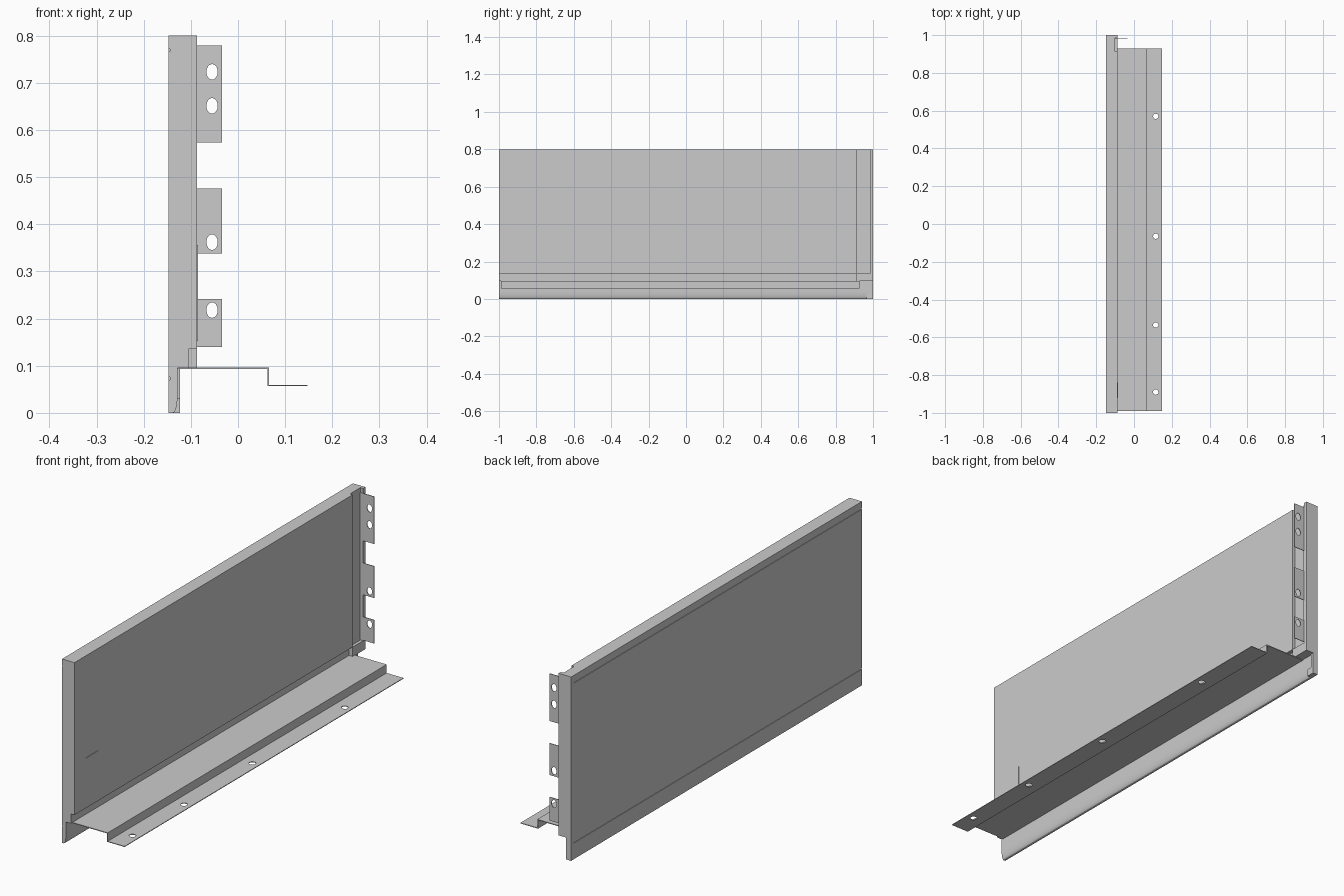
import bpy, bmesh
from math import sin, cos, pi, radians

if "Cube" in bpy.data.objects:
    bpy.data.objects.remove(bpy.data.objects["Cube"])


def ellipse(cx, cy, rx, ry, n=24):
    return [(cx + rx * cos(2 * pi * i / n), cy + ry * sin(2 * pi * i / n)) for i in range(n)]


def rect(a0, b0, a1, b1):
    return [(a0, b0), (a1, b0), (a1, b1), (a0, b1)]


def prism(name, axis, lo, hi, outline, holes=()):
    """Extrude a 2D outline with holes: axis 'y' uses (x, z), 'z' uses (x, y)."""
    bm = bmesh.new()
    for loop in [outline, *holes]:
        vs = [bm.verts.new((a, lo, b) if axis == 'y' else (a, b, lo)) for a, b in loop]
        for i, v in enumerate(vs):
            bm.edges.new((v, vs[(i + 1) % len(vs)]))
    if holes:
        bmesh.ops.triangle_fill(bm, edges=bm.edges[:], use_beauty=True)
    else:
        bm.faces.new(vs)
    ext = bmesh.ops.extrude_face_region(bm, geom=bm.faces[:], use_keep_orig=True)
    move = [g for g in ext['geom'] if isinstance(g, bmesh.types.BMVert)]
    d = hi - lo
    bmesh.ops.translate(bm, verts=move, vec=(0, d, 0) if axis == 'y' else (0, 0, d))
    bmesh.ops.recalc_face_normals(bm, faces=bm.faces[:])
    me = bpy.data.meshes.new(name)
    bm.to_mesh(me)
    bm.free()
    ob = bpy.data.objects.new(name, me)
    bpy.context.collection.objects.link(ob)
    return ob


def wall(inner, step, bottom):
    """Drawer wall section: grooved outer face, curved skirt, stepped inner face."""
    pts = [(-.147, .8)]
    for z in (.772, .076):                      # narrow outer grooves
        pts += [(-.147, z), (-.1445, z), (-.1445, z - .006), (-.147, z - .006)]
    pts += [(-.147, 0), (-.138, 0)]
    pts += [(-.138 + .01 * sin(t * pi / 12), .04 - .04 * cos(t * pi / 12)) for t in range(1, 7)]
    pts += [(-.128, .095), (step, .095), (step, bottom), (inner, bottom), (inner, .8)]
    return pts


# Main wall and its narrower rear neck
side_wall = prism("side_wall", 'y', -1, .912, wall(-.087, -.104, .137))
rear_neck = prism("rear_neck", 'y', .912, .985, wall(-.1, -.104, .137))
for ob in (side_wall, rear_neck):
    bpy.ops.object.select_all(action='DESELECT')
    ob.select_set(True)
    bpy.context.view_layer.objects.active = ob
    bpy.ops.object.shade_smooth_by_angle(angle=radians(25))

# Rear end cap, its lower foot and the small shelf block
prism("rear_cap", 'y', .985, 1,
      [(-.147, 0), (-.123, 0), (-.123, .095), (-.087, .095), (-.087, .8), (-.147, .8)])
prism("rear_foot", 'y', .965, .985, rect(-.147, 0, -.123, .032))
prism("rear_shelf", 'y', .912, .985, rect(-.125, .095, -.087, .137))

# Comb-shaped rear bracket with oval screw holes
comb = [(-.13, .14)]
for z0, z1 in ((.14, .242), (.338, .476), (.573, .779)):
    comb += [(-.087, z0), (-.034, z0), (-.034, z1), (-.087, z1)]
comb.append((-.13, .779))
prism("rear_bracket", 'y', .983, .986, comb,
      [ellipse(-.055, z, .012, .0165) for z in (.218, .362, .651, .723)])

# Stepped bottom rail and drilled screw flange
prism("bottom_rail", 'y', -.99, .928,
      [(-.13, .093), (.0625, .093), (.0625, .0565), (.066, .0565), (.066, .0965), (-.13, .0965)])
prism("screw_flange", 'z', .0565, .0595, rect(.066, -.99, .147, .928),
      [ellipse(.115, y, .014, .014) for y in (.57, -.065, -.535, -.89)])

# Thin cover plate on the inner face
prism("cover_plate", 'y', -.922, -.84, rect(-.088, .152, -.085, .356))
